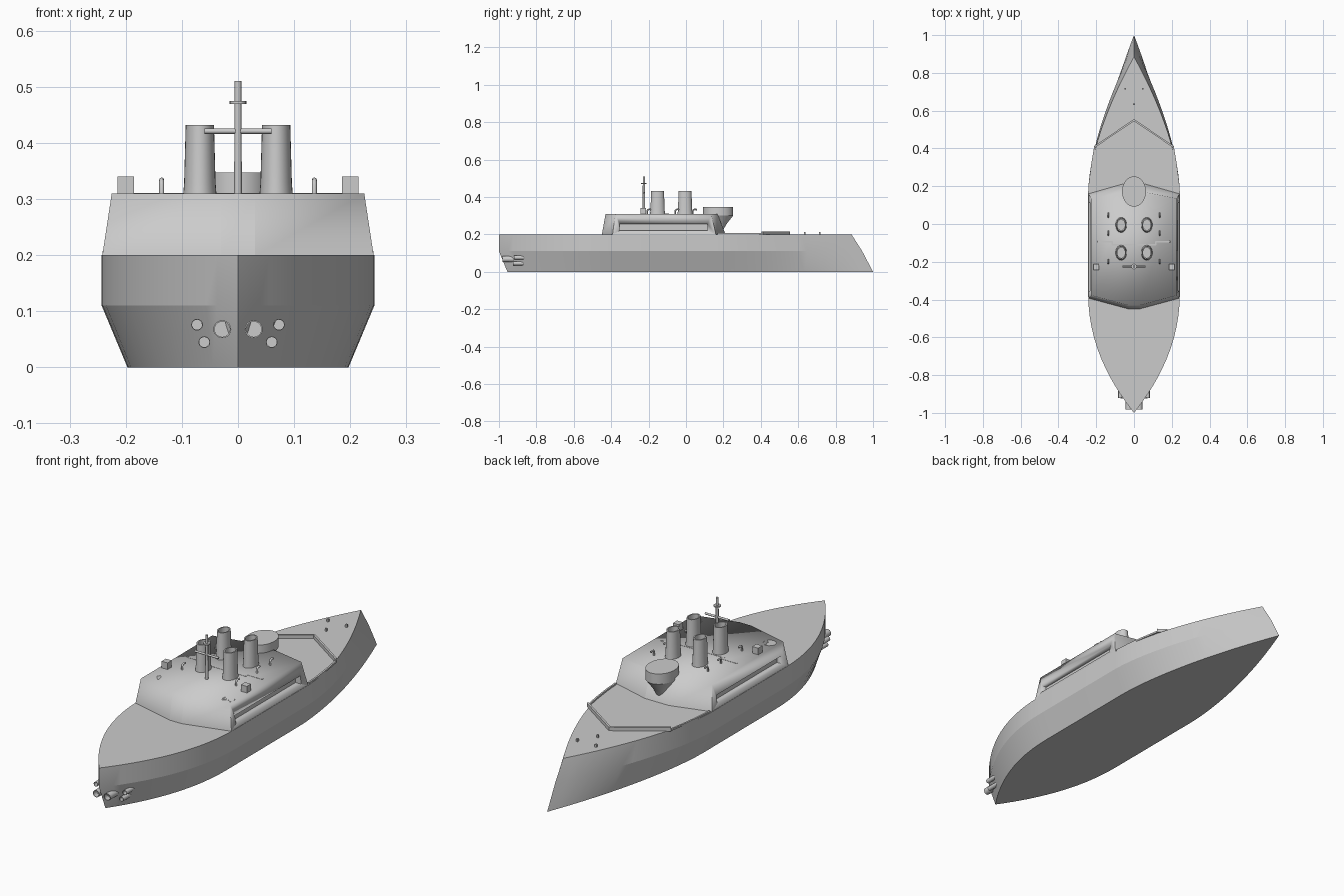
import bpy, bmesh, math
from mathutils import Vector, Matrix

if "Cube" in bpy.data.objects:
    bpy.data.objects.remove(bpy.data.objects["Cube"])


def finish(name, bm, angle=30):
    bmesh.ops.recalc_face_normals(bm, faces=bm.faces)
    me = bpy.data.meshes.new(name)
    bm.to_mesh(me)
    bm.free()
    ob = bpy.data.objects.new(name, me)
    bpy.context.collection.objects.link(ob)
    bpy.ops.object.select_all(action='DESELECT')
    ob.select_set(True)
    bpy.context.view_layer.objects.active = ob
    bpy.ops.object.shade_smooth_by_angle(angle=math.radians(angle))
    return ob


def loft(rings):
    bm = bmesh.new()
    vs = [[bm.verts.new(p) for p in r] for r in rings]
    n = len(vs[0])
    for a, b in zip(vs, vs[1:]):
        for i in range(n):
            j = (i + 1) % n
            bm.faces.new((a[i], a[j], b[j], b[i]))
    bottom = bm.faces.new(vs[0][::-1])
    top = bm.faces.new(vs[-1])
    return bm, bottom, top


def lathe(name, profile, loc, sx=1, sy=1, rot=0, n=24):
    rings = [[(r * sx * math.cos(2 * math.pi * i / n), r * sy * math.sin(2 * math.pi * i / n), z)
              for i in range(n)] for r, z in profile]
    bm, _, _ = loft(rings)
    bm.transform(Matrix.Translation(loc) @ Matrix.Rotation(rot, 4, 'X'))
    return finish(name, bm)


def add_box(bm, size, loc, turn=0):
    m = (Matrix.Translation(loc) @ Matrix.Rotation(turn, 4, 'Z')
         @ Matrix.Diagonal((*size, 1)))
    bmesh.ops.create_cube(bm, size=1, matrix=m)


def box(name, size, loc):
    bm = bmesh.new()
    add_box(bm, size, loc)
    return finish(name, bm)


def wall(name, pts, thick, z0, z1):
    bm = bmesh.new()
    for a, b in zip(pts, pts[1:]):
        a, b = Vector(a), Vector(b)
        d = b - a
        c = (a + b) / 2
        add_box(bm, (d.length + thick * .6, thick, z1 - z0),
                (c.x, c.y, (z0 + z1) / 2), math.atan2(d.y, d.x))
    return finish(name, bm)


def pipe(name, pts, r):
    cu = bpy.data.curves.new(name, 'CURVE')
    cu.dimensions = '3D'
    cu.bevel_depth = r
    cu.bevel_resolution = 2
    cu.use_fill_caps = True
    s = cu.splines.new('POLY')
    s.points.add(len(pts) - 1)
    for p, co in zip(s.points, pts):
        p.co = (*co, 1)
    ob = bpy.data.objects.new(name, cu)
    bpy.context.collection.objects.link(ob)
    return ob


# Hull: three waterlines lofted, ram bow at +y
N = 16


def waterline(w, ys, yb, z):
    side = []
    for i in range(N + 1):
        u = math.sin(math.pi / 2 * (1 - i / N))
        side.append((w * (1 - u ** 2.1), -.36 + (ys + .36) * u))
    for i in range(N + 1):
        u = i / N
        side.append((w * (1 - u ** 1.65), .16 + (yb - .16) * u))
    return [(x, y, z) for x, y in side] + [(-x, y, z) for x, y in side[-2:0:-1]]


bm, _, _ = loft([waterline(.197, -.955, 1.0, 0),
                 waterline(.243, -1.0, .942, .11),
                 waterline(.243, -1.0, .885, .2)])
finish("hull", bm, 15)


# Superstructure with sunken roof and side galleries
def plan(pts, z):
    return [(x, y, z) for x, y in pts] + [(-x, y, z) for x, y in pts[::-1]]


bm, _, roof = loft([plan([(.03, -.45), (.242, -.393), (.242, .16), (.06, .212)], .198),
                    plan([(.03, -.43), (.225, -.378), (.225, .135), (.06, .168)], .31)])
bmesh.ops.inset_region(bm, faces=[roof], thickness=.009, depth=-.008)
house = finish("superstructure", bm, 10)
bm = bmesh.new()
for s in (-1, 1):
    add_box(bm, (.06, .47, .036), (s * .24, -.12, .238))
cutter = finish("gallery_cutter", bm)
cutter.hide_render = True
mod = house.modifiers.new("galleries", 'BOOLEAN')
mod.object = cutter
mod.operation = 'DIFFERENCE'
mod.solver = 'EXACT'
bpy.context.view_layer.objects.active = house
bpy.ops.object.modifier_apply(modifier="galleries")
bpy.data.objects.remove(cutter)

# Oval bridge on a tapered pedestal
lathe("bridge", [(.2, .2), (.45, .24), (.62, .262), (1, .3), (1, .347)],
      (0, .172, 0), .063, .08, n=40)

# Funnels, hollow at the top
for x in (-.068, .068):
    for y in (-.005, -.152):
        lathe("funnel", [(1.08, .3), (1.0, .33), (.9, .432), (.72, .432), (.72, .37)],
              (x, y, 0), .028, .038, n=28)

# Mast with yard and top platform
lathe("mast", [(.007, .3), (.006, .51)], (0, -.225, 0), n=12)
lathe("mast_top", [(.015, .469), (.015, .475)], (0, -.225, 0), n=16)
pipe("mast_yard", [(-.06, -.225, .421), (.06, -.225, .421)], .005)

# Roof fittings
box("roof_plate", (.36, .19, .006), (0, .005, .304))
box("roof_hatch", (.175, .15, .006), (0, -.33, .305))
wall("roof_step", [(-.19, -.095), (-.115, -.095), (-.115, -.11), (.115, -.11),
                   (.115, -.095), (.19, -.095)], .008, .301, .311)
for s in (-1, 1):
    box("roof_locker", (.03, .03, .04), (s * .2, -.228, .32))
    lathe("gun_disc", [(.028, .3), (.028, .31)], (s * .187, -.335, 0))
    lathe("small_disc", [(.02, .3), (.02, .308)], (s * .19, .085, 0))
    for y in (.045, -.05, -.2):
        x = s * .136
        pipe("vent", [(x, y - .008, .3), (x, y - .008, .325), (x, y - .004, .332),
                      (x, y + .004, .334), (x, y + .014, .332)], .0045)

# Foredeck: breakwater, low side bulwarks, bollards
wall("breakwater", [(-.207, .41), (0, .55), (.207, .41)], .009, .199, .216)
for s in (-1, 1):
    wall("deck_bulwark", [(s * .207, .41), (s * .222, .32), (s * .232, .24), (s * .237, .17)],
         .008, .199, .207)
for x, y in ((-.047, .715), (.047, .715), (0, .635)):
    box("bollard", (.008, .008, .014), (x, y, .206))

# Stern tubes, open towards the front
for s in (-1, 1):
    for x, z, r, y0, y1 in ((.028, .068, .016, -.982, -.88),
                            (.073, .076, .0105, -.92, -.84),
                            (.06, .045, .0105, -.925, -.84)):
        lathe("stern_tube", [(r, -y1), (r, -y0), (r * .85, -y0), (r * .85, -y0 - .025)],
              (s * x, 0, z), rot=math.pi / 2, n=20)
